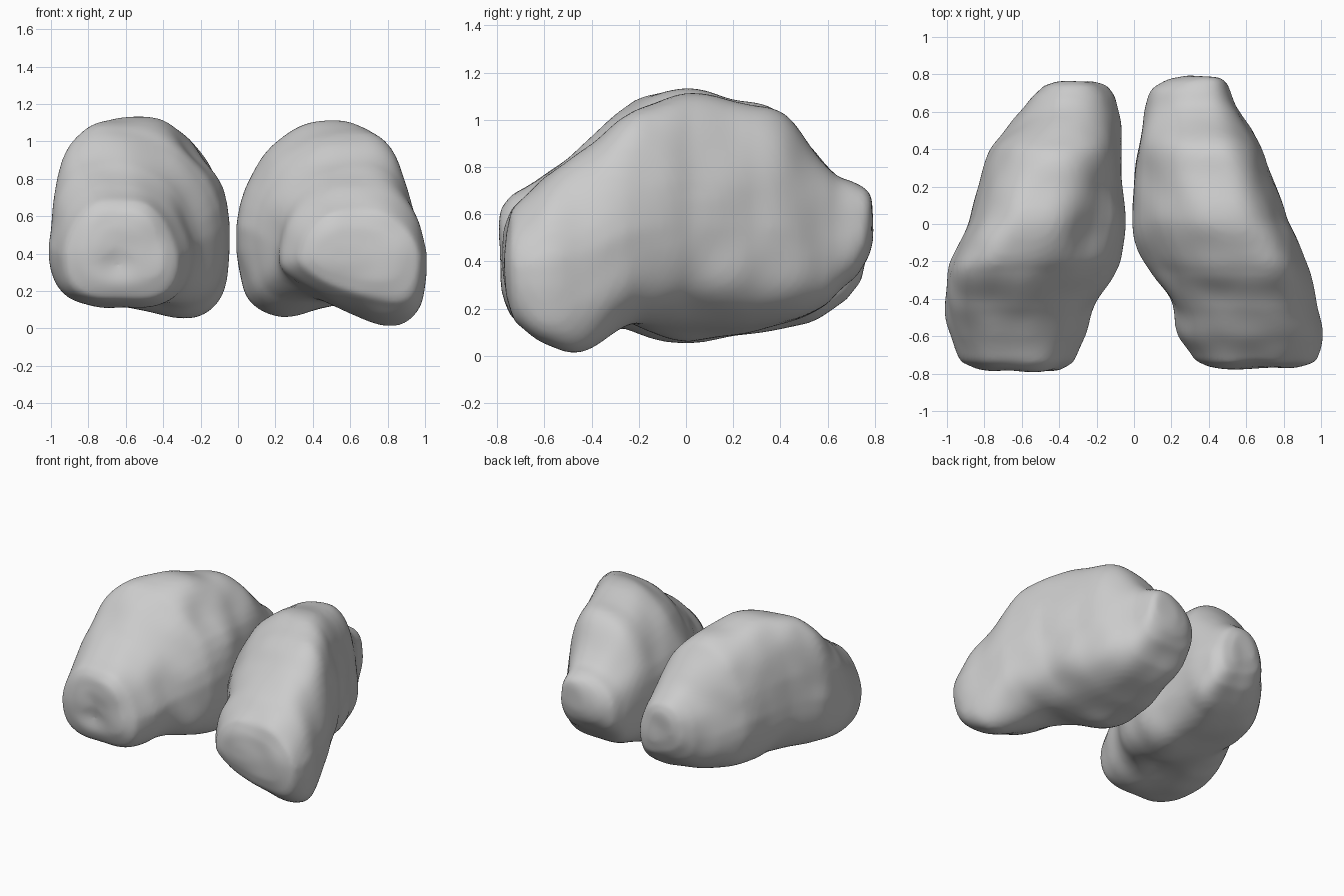
import bpy
import bmesh
import math
from mathutils import Vector, noise

default = bpy.data.objects.get("Cube")
if default:
    bpy.data.objects.remove(default, do_unlink=True)

grey = bpy.data.materials.new("stone_grey")
grey.use_nodes = True
colour = (0.6, 0.6, 0.6, 1)
grey.diffuse_color = colour
grey.node_tree.nodes["Principled BSDF"].inputs["Base Color"].default_value = colour

SIDES = 48
STEPS = 6
TOP_SQUARE = 2.5
BASE_SQUARE = 3
TOP_TAPER = .16

# Stations from front to back:
# y, inner x, outer x, inner bottom, outer bottom, top, crest x
left_stations = [
    (-.778, .48, .72, .36, .32, .45, .58),
    (-.768, .4, .86, .33, .22, .54, .6),
    (-.735, .32, .97, .29, .08, .63, .63),
    (-.6, .22, 1.01, .26, -.04, .76, .64),
    (-.45, .18, .98, .25, -.09, .86, .63),
    (-.25, .08, .94, .11, .11, 1.02, .62),
    (-.12, .02, .89, .03, .18, 1.08, .57),
    (.02, -.01, .83, -.01, .2, 1.11, .5),
    (.25, 0, .75, .04, .18, 1.07, .45),
    (.42, .02, .68, .12, .17, 1.02, .41),
    (.6, .05, .57, .21, .22, .8, .37),
    (.72, .09, .52, .33, .33, .74, .36),
    (.77, .18, .5, .4, .43, .71, .38),
    (.79, .28, .46, .46, .5, .67, .4),
]
right_stations = [
    (-.79, .5, .76, .36, .36, .54, .64),
    (-.78, .4, .84, .24, .25, .63, .64),
    (-.735, .32, .93, .15, .16, .69, .64),
    (-.6, .26, .98, .11, .13, .77, .66),
    (-.45, .22, 1.01, .1, .11, .88, .68),
    (-.25, .09, 1, .06, .13, 1.06, .68),
    (-.12, .06, .94, .01, .17, 1.12, .62),
    (.02, .04, .88, -.02, .19, 1.13, .55),
    (.2, .06, .83, .02, .17, 1.09, .48),
    (.4, .07, .77, .07, .17, 1.03, .41),
    (.55, .07, .65, .11, .21, .85, .36),
    (.68, .1, .55, .2, .31, .74, .33),
    (.74, .15, .48, .28, .39, .69, .32),
    (.765, .23, .42, .38, .46, .63, .32),
]

# Local dents and swellings: centre, radius, push
left_sculpt = [
    ((.45, -.3, .1), .15, (0, 0, .05)),
    ((.2, -.45, .4), .15, (.03, .02, 0)),
    ((.9, .1, .4), .16, (-.02, 0, 0)),
]
right_sculpt = [
    ((.65, -.78, .36), .09, (0, .03, 0)),
    ((.45, -.3, .1), .14, (0, 0, .04)),
    ((.25, 0, .92), .14, (.03, 0, -.03)),
]


def spline(a, b, c, d, t):
    """Smooth value between b and c."""
    return b + .5 * t * (c - a + t * (2 * a - 5 * b + 4 * c - d + t * (3 * (b - c) + d - a)))


def refine(stations):
    """Fill in smooth stations between the given ones."""
    out = []
    last = len(stations) - 1
    for i in range(last):
        four = [stations[min(max(k, 0), last)] for k in range(i - 1, i + 3)]
        for s in range(STEPS):
            t = s / STEPS
            # Even spacing along the length keeps the ends from folding
            y = four[1][0] + (four[2][0] - four[1][0]) * t
            out.append([y] + [spline(*vals, t) for vals in list(zip(*four))[1:]])
    out.append(list(stations[-1]))
    return out


def power(value, squareness):
    return math.copysign(abs(value) ** (2 / squareness), value)


def section(station):
    """Rounded cross-section that tapers towards its crest."""
    y, inner, outer, low_in, low_out, high, crest = station
    mid, half = (inner + outer) / 2, (outer - inner) / 2
    waist = .55 * (low_in + low_out) / 2 + .45 * high
    ring = []
    for k in range(SIDES):
        angle = math.tau * k / SIDES
        square = TOP_SQUARE if k < SIDES / 2 else BASE_SQUARE
        u, v = power(math.cos(angle), square), power(math.sin(angle), square)
        if v > 0:
            x = mid + half * u * (1 - TOP_TAPER * v) + (crest - mid) * v ** 2
            z = waist + (high - waist) * v
        else:
            x = mid + half * u
            low = low_in + (low_out - low_in) * (u + 1) / 2
            z = waist + (waist - low) * v
        ring.append(Vector((x, y, z)))
    return ring


def make_lobe(name, stations, sculpt, side, offset):
    bm = bmesh.new()
    rings = [[bm.verts.new(p) for p in section(s)] for s in refine(stations)]
    for a, b in zip(rings, rings[1:]):
        for k in range(SIDES):
            n = (k + 1) % SIDES
            bm.faces.new((a[k], a[n], b[n], b[k]))
    # Closed ends
    ends = [bm.faces.new(rings[0]), bm.faces.new(rings[-1])]
    bmesh.ops.poke(bm, faces=ends)
    bmesh.ops.recalc_face_normals(bm, faces=bm.faces)
    bm.normal_update()
    # Sculpted dents and uneven surface
    for v in bm.verts:
        point = v.co.copy()
        move = v.normal * noise.noise(point * 5 + offset) * .015
        for centre, radius, push in sculpt:
            distance = (point - Vector(centre)).length / radius
            move += Vector(push) * math.exp(-distance ** 2)
        v.co += move
    for v in bm.verts:
        v.co.x *= side
        v.co.z = max(v.co.z, 0)
    bmesh.ops.recalc_face_normals(bm, faces=bm.faces)
    mesh = bpy.data.meshes.new(name)
    bm.to_mesh(mesh)
    bm.free()
    mesh.materials.append(grey)
    lobe = bpy.data.objects.new(name, mesh)
    bpy.context.collection.objects.link(lobe)
    # Even clay-like skin with soft edges
    skin = lobe.modifiers.new("skin", "REMESH")
    skin.mode = "VOXEL"
    skin.voxel_size = .02
    skin.use_smooth_shade = True
    soften = lobe.modifiers.new("soften", "SMOOTH")
    soften.factor = .5
    soften.iterations = 8


make_lobe("left_lobe", left_stations, left_sculpt, 1, Vector((3, 1, 2)))
make_lobe("right_lobe", right_stations, right_sculpt, -1, Vector((7, 5, 4)))
